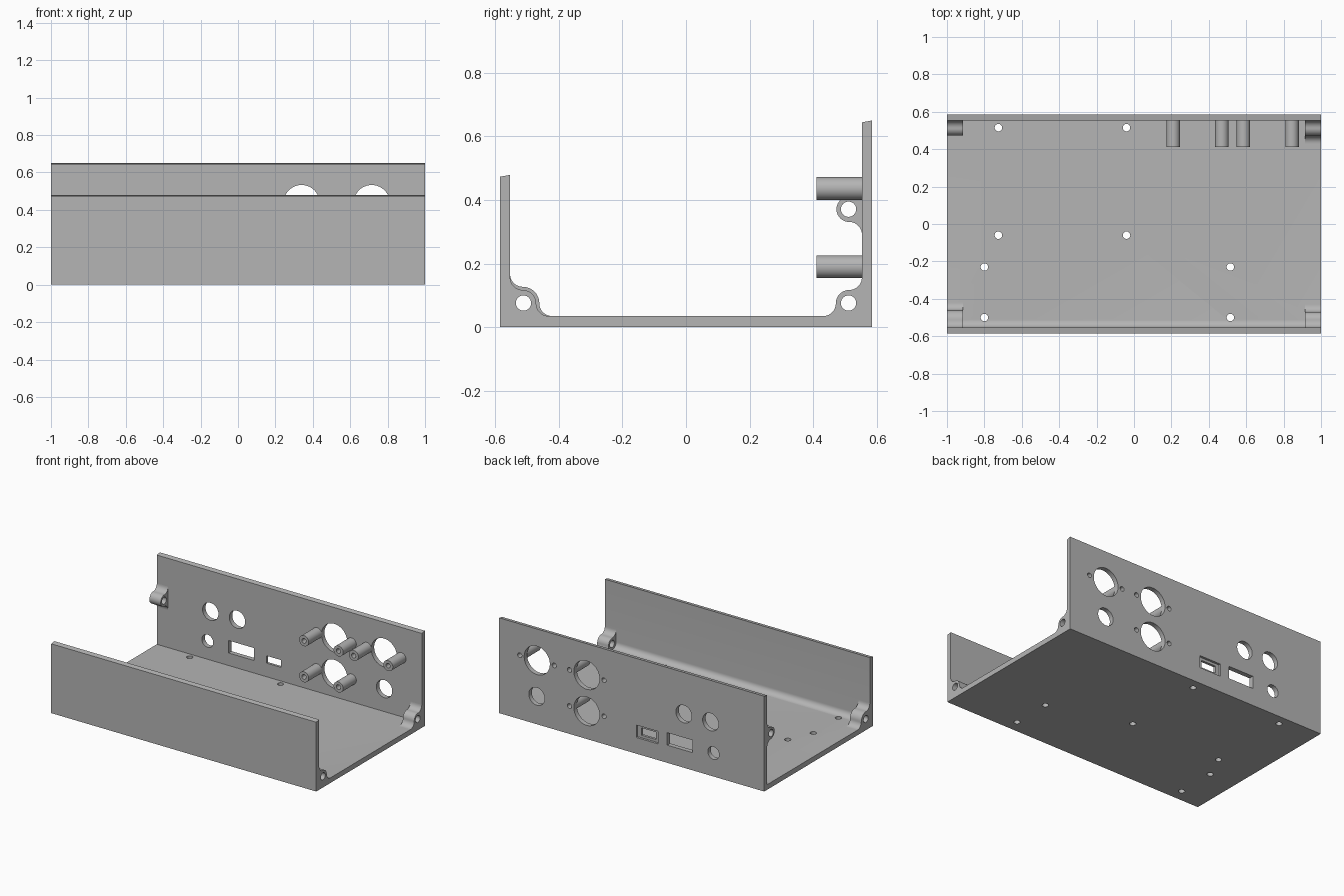
import bpy
import bmesh
from math import pi, cos, sin
from mathutils import Matrix, Vector

cube = bpy.data.objects.get("Cube")
if cube:
    bpy.data.objects.remove(cube, do_unlink=True)

GREY = (0.46, 0.46, 0.46, 1)
mat = bpy.data.materials.new("matte grey")
mat.use_nodes = True
mat.diffuse_color = GREY
bsdf = mat.node_tree.nodes["Principled BSDF"]
bsdf.inputs["Base Color"].default_value = GREY
bsdf.inputs["Roughness"].default_value = 0.6

HALF_Y, WALL_Y, FLOOR = 0.585, 0.553, 0.035


def make_object(name, bm):
    bmesh.ops.recalc_face_normals(bm, faces=bm.faces)
    mesh = bpy.data.meshes.new(name)
    bm.to_mesh(mesh)
    bm.free()
    mesh.materials.append(mat)
    obj = bpy.data.objects.new(name, mesh)
    bpy.context.collection.objects.link(obj)
    return obj


def extrude_x(name, profile, x0, x1):
    """Sweep a (y, z) outline from x0 to x1."""
    bm = bmesh.new()
    face = bm.faces.new([bm.verts.new((x0, y, z)) for y, z in profile])
    ext = bmesh.ops.extrude_face_region(bm, geom=[face])
    moved = [v for v in ext["geom"] if isinstance(v, bmesh.types.BMVert)]
    bmesh.ops.translate(bm, verts=moved, vec=(x1 - x0, 0, 0))
    return make_object(name, bm)


def arc(cy, cz, r, start, end, steps=10):
    angles = [start + (end - start) * i / steps for i in range(steps + 1)]
    return [(cy + r * cos(a), cz + r * sin(a)) for a in angles]


def add_cylinder(bm, centre, r, depth, axis, segments=40):
    turn = Vector((0, 0, 1)).rotation_difference(Vector(axis)).to_matrix().to_4x4()
    bmesh.ops.create_cone(bm, cap_ends=True, segments=segments, radius1=r, radius2=r,
                          depth=depth, matrix=Matrix.Translation(centre) @ turn)


def add_box(bm, centre, size):
    bmesh.ops.create_cube(bm, size=1, matrix=Matrix.Translation(centre)
                          @ Matrix.Diagonal((*size, 1)))


def cut(obj, bm):
    """Subtract the cutter mesh, then discard the cutter."""
    cutter = make_object("cutter", bm)
    cutter.hide_render = True
    mod = obj.modifiers.new("cut", 'BOOLEAN')
    mod.operation, mod.solver, mod.object = 'DIFFERENCE', 'EXACT', cutter
    bpy.context.view_layer.objects.active = obj
    bpy.ops.object.modifier_apply(modifier=mod.name)
    bpy.data.objects.remove(cutter, do_unlink=True)


def smooth(obj):
    bpy.ops.object.select_all(action='DESELECT')
    obj.select_set(True)
    bpy.context.view_layer.objects.active = obj
    bpy.ops.object.shade_smooth_by_angle()


# Tray: floor, low front wall with inner fillet, tall back wall
R = 0.04
tray_profile = ([(-HALF_Y, 0), (HALF_Y, 0), (HALF_Y, 0.65), (WALL_Y, 0.644), (WALL_Y, FLOOR)]
                + arc(-WALL_Y + R, FLOOR + R, R, -pi / 2, -pi)
                + [(-WALL_Y, 0.479), (-HALF_Y, 0.473)])
tray = extrude_x("tray", tray_profile, -1, 1)

# Connector openings and their screw posts on the back wall
connectors = [(0.34, 0.436), (0.715, 0.436), (0.34, 0.19)]
posts = [(x + s * 0.13, z) for x, z in connectors for s in (-1, 1)]
round_holes = [(x, z, 0.097) for x, z in connectors]
round_holes += [(x, z, 0.016) for x, z in posts]
round_holes += [(0.717, 0.19, 0.06), (-0.393, 0.366, 0.06),
                (-0.595, 0.366, 0.06), (-0.617, 0.16, 0.043)]

cutters = bmesh.new()
for x, z, r in round_holes:
    add_cylinder(cutters, (x, 0.57, z), r, 0.1, (0, 1, 0))
add_box(cutters, (-0.363, 0.57, 0.163), (0.19, 0.1, 0.085))
add_box(cutters, (-0.117, 0.57, 0.153), (0.11, 0.1, 0.05))

# Mounting holes through the floor
floor_holes = [(x, y) for x in (-0.725, -0.04) for y in (0.515, -0.06)]
floor_holes += [(x, y) for x in (-0.8, 0.515) for y in (-0.23, -0.5)]
for x, y in floor_holes:
    add_cylinder(cutters, (x, y, 0.02), 0.02, 0.1, (0, 0, 1), 24)
cut(tray, cutters)

# Outer recess around the small slot
recess = bmesh.new()
add_box(recess, (-0.117, 0.6, 0.153), (0.165, 0.06, 0.085))
cut(tray, recess)
smooth(tray)

# Hollow screw posts
for i, (x, z) in enumerate(posts):
    bm = bmesh.new()
    add_cylinder(bm, (x, (0.411 + WALL_Y) / 2, z), 0.036, WALL_Y - 0.411, (0, 1, 0))
    post = make_object(f"screw_post_{i + 1}", bm)
    bore = bmesh.new()
    add_cylinder(bore, (x, 0.48, z), 0.016, 0.3, (0, 1, 0))
    cut(post, bore)
    smooth(post)


# Rounded end lugs, with a bore along x
def lug(name, side, back, profile, z):
    outline = [(y * back, h) for y, h in profile]
    obj = extrude_x(name, outline, side * 0.915, side)
    bore = bmesh.new()
    add_cylinder(bore, (side * 0.95, back * 0.511, z), 0.024, 0.3, (1, 0, 0))
    cut(obj, bore)
    smooth(obj)


def corner_profile(r):
    cy, cz = WALL_Y - R, FLOOR + R
    return ([(WALL_Y, FLOOR)]
            + arc(cy, cz + r + R, R, 0, -pi / 2)
            + arc(cy, cz, r, pi / 2, pi)
            + arc(cy - r - R, cz, R, 0, -pi / 2))


UPPER_Z = 0.371
upper_profile = (arc(WALL_Y - R, UPPER_Z + 2 * R, R, 0, -pi / 2)
                 + arc(WALL_Y - R, UPPER_Z, R, pi / 2, 3 * pi / 2, 20)[1:]
                 + arc(WALL_Y - R, UPPER_Z - 2 * R, R, pi / 2, 0)[1:])

lug("front_lug_left", 1, -1, corner_profile(0.042), 0.076)
lug("front_lug_right", -1, -1, corner_profile(0.052), 0.076)
lug("back_lug_left", 1, 1, corner_profile(0.042), 0.076)
lug("back_lug_right", -1, 1, upper_profile, UPPER_Z)
